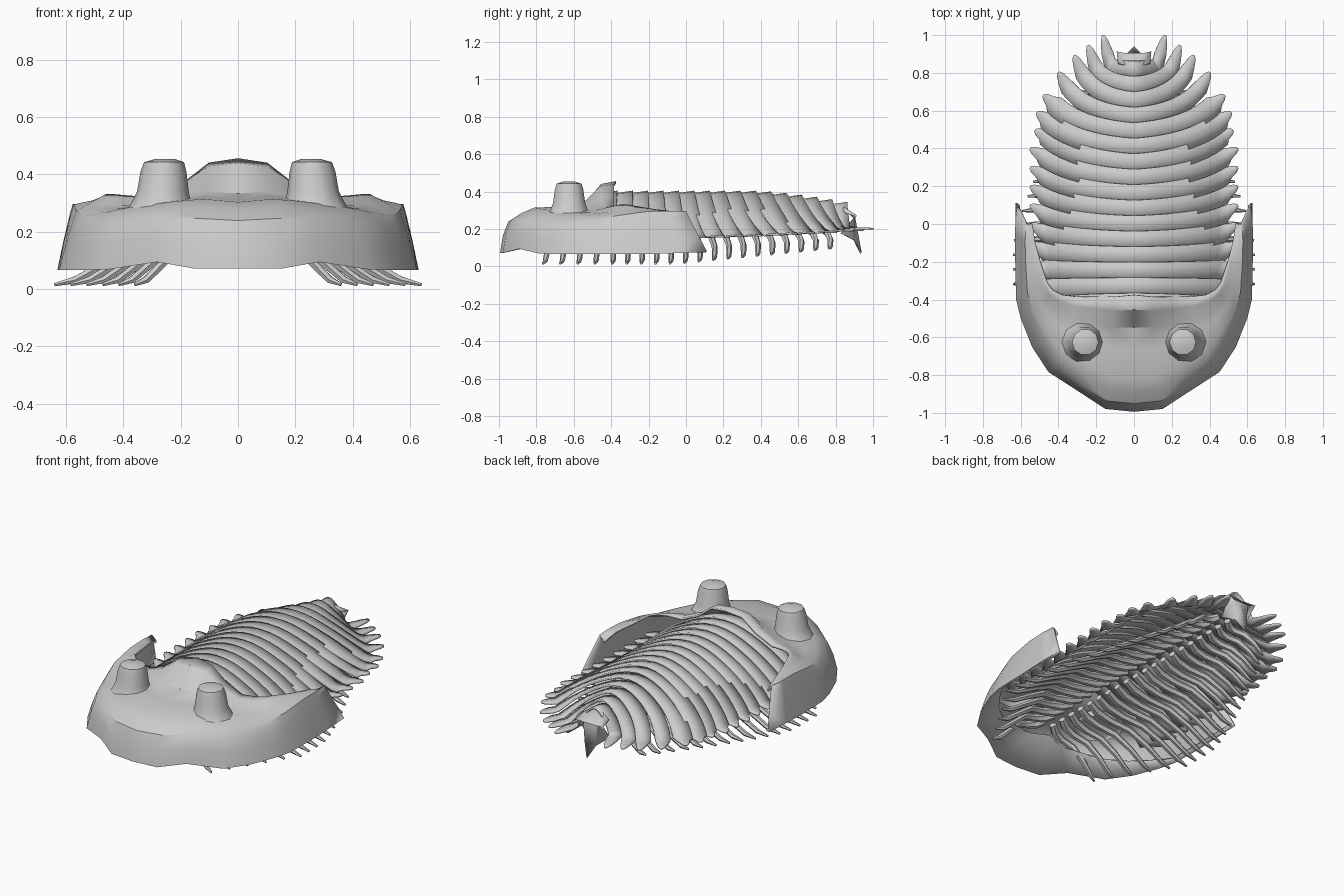
import bpy, bmesh, math
from mathutils import Vector

if "Cube" in bpy.data.objects:
    bpy.data.objects.remove(bpy.data.objects["Cube"])

shell = bpy.data.materials.new("shell_grey")
shell.use_nodes = True
GREY = (0.6, 0.6, 0.6, 1)
shell.diffuse_color = GREY
shell.node_tree.nodes["Principled BSDF"].inputs["Base Color"].default_value = GREY


def finish(bm, name, angle, thickness=0):
    bmesh.ops.recalc_face_normals(bm, faces=bm.faces)
    mesh = bpy.data.meshes.new(name)
    bm.to_mesh(mesh)
    bm.free()
    ob = bpy.data.objects.new(name, mesh)
    bpy.context.collection.objects.link(ob)
    mesh.materials.append(shell)
    bpy.ops.object.select_all(action="DESELECT")
    ob.select_set(True)
    bpy.context.view_layer.objects.active = ob
    bpy.ops.object.shade_smooth_by_angle(angle=math.radians(angle))
    ob.modifiers.new("mirror", "MIRROR").use_clip = True
    if thickness:
        mod = ob.modifiers.new("thickness", "SOLIDIFY")
        mod.thickness = thickness
        mod.offset = 0


def skin(bm, rows, closed=False):
    """Join rows of points with quads."""
    verts = [[bm.verts.new(p) for p in row] for row in rows]
    for a, b in zip(verts, verts[1:]):
        n = len(a)
        for j in range(n if closed else n - 1):
            k = (j + 1) % n
            bm.faces.new((a[j], a[k], b[k], b[j]))
    return verts


# Head shield: stations from the front centre round to the cheek spine
# Each has a rim, a shoulder and an inner rear edge
stations = [
    ((0, -.99, .075), (0, -.82, .297), (0, -.375, .45)),
    ((.15, -.975, .075), (.12, -.81, .308), (.1, -.385, .435)),
    ((.28, -.89, .098), (.22, -.76, .30), (.19, -.385, .365)),
    ((.45, -.78, .072), (.37, -.67, .28), (.3, -.385, .315)),
    ((.535, -.65, .07), (.46, -.57, .262), (.38, -.375, .32)),
    ((.595, -.5, .07), (.53, -.46, .25), (.43, -.35, .325)),
    ((.62, -.4, .07), (.56, -.36, .268), (.46, -.31, .325)),
    ((.625, -.2, .07), (.57, -.2, .29), (.495, -.2, .305)),
    ((.625, -.05, .075), (.573, -.09, .292), (.525, -.09, .29)),
    ((.622, .11, .08), (.568, 0, .292), (.54, 0, .26)),
]
wall = [(0, 0), (.1, .4), (.26, .72), (.6, .88), (1, 1)]
crown = [(.35, .05), (.62, .2), (.83, .9), (1, 1)]


def blend(a, b, flat, rise):
    return (a[0] + (b[0] - a[0]) * flat, a[1] + (b[1] - a[1]) * flat,
            a[2] + (b[2] - a[2]) * rise)


bm = bmesh.new()
rows = []
for i, (rim, shoulder, inner) in enumerate(stations):
    k = min(.97, .62 + .06 * i)
    under = (rim[0] * k, -.25 + (rim[1] + .25) * k, .075 + .17 * (1 - k))
    # The wall bulges at the front and runs straight along the cheeks
    straight = min(1, max(0, (i - 2) / 4))
    row = [under] + [blend(rim, shoulder, flat + (rise - flat) * straight, rise)
                     for flat, rise in wall]
    rows.append(row + [blend(shoulder, inner, f, r + (f - r) * straight) for f, r in crown])
skin(bm, rows)
finish(bm, "head_shield", 35, .012)

# Eye towers
bm = bmesh.new()
rings = []
for r, z, x in [(.135, .25, .275), (.108, .29, .27), (.09, .34, .262), (.08, .41, .26),
                (.07, .442, .258), (.035, .453, .255)]:
    rings.append([(x + r * math.cos(a * math.tau / 10),
                   -.625 + r * math.sin(a * math.tau / 10), z) for a in range(10)])
verts = skin(bm, rings, closed=True)
bm.faces.new(verts[-1])
finish(bm, "eye_towers", 50)

# Overlapping body plates, each ending in a side spine
SEGMENTS = 16
REAR = {9: (.46, .46, .525, .497), 10: (.455, .545, .515, .593),
        11: (.42, .63, .48, .683), 12: (.35, .72, .4, .804),
        13: (.27, .79, .317, .894), 14: (.2, .82, .243, .947),
        15: (.125, .84, .164, 1.0)}
STEPS = 10
bm = bmesh.new()
for i in range(SEGMENTS):
    y0 = -.42 + .082 * i
    rx, ry, tx, ty = REAR.get(i, (.47, .1 * (i - 4) - .045, .55, .1 * (i - 4)))
    top = .382 - .06 * max(0, (i - 9) / 6) ** 1.5
    edge = .155 + .05 * (i / 15) ** 2
    root, tip = Vector((rx, ry)), Vector((tx, ty))
    start, bend = Vector((0, y0)), Vector((rx * .7, y0 + (ry - y0) * .15))
    rows = []
    for s in range(STEPS + 1):
        t = s / STEPS
        p = start * (1 - t) ** 2 + bend * 2 * t * (1 - t) + root * t * t
        d = ((bend - start) * (1 - t) + (root - bend) * t).normalized()
        if s == 0:
            d = Vector((1, 0))
        side = Vector((-d.y, d.x))
        half = .054 - (.012 * t if i > 11 else 0)
        u = p.x / rx
        z = edge + (top - edge) * (1 - u ** 2) + .01 * math.cos(min(1, u * 2.2) * math.pi / 2)
        row = []
        for f in (-1, 0, 1):
            q = p + side * half * f
            row.append((max(0, q.x) if s else 0, q.y, z + .008 * f))
        rows.append(row)
    # Spine tapering to a blunt tip
    d = (tip - root).normalized()
    side = Vector((-d.y, d.x))
    for t, half in ((.4, .032), (.8, .02), (1, .007)):
        p = root.lerp(tip, t)
        rows.append([(p.x + side.x * half * f, p.y + side.y * half * f, edge - .004 * t)
                     for f in (-1, 0, 1)])
    skin(bm, rows)
finish(bm, "body_plates", 50, .01)

# Folded tail spike hanging from the last plate
bm = bmesh.new()
skin(bm, [[(0, .83, .33), (0, .9, .26), (0, .935, .07)],
          [(.045, .84, .315), (.045, .9, .26), (.035, .9, .14)],
          [(.085, .85, .29), (.09, .91, .27), (.075, .83, .175)]])
finish(bm, "tail_spike", 30, .01)


# Jointed walking legs with a thick inner part, each ending in a flat foot
def tube(bm, path, radii, sides=6):
    rings = []
    for j, p in enumerate(path):
        d = (path[min(j + 1, len(path) - 1)] - path[max(j - 1, 0)]).normalized()
        a = d.cross(Vector((0, 0, 1))).normalized()
        b = a.cross(d)
        rings.append([p + (a * math.cos(k * math.tau / sides)
                           + b * math.sin(k * math.tau / sides)) * radii[j]
                      for k in range(sides)])
    verts = skin(bm, rings, closed=True)
    bm.faces.new(verts[0])
    bm.faces.new(verts[-1])


LEGS = 20
SHAPE = [(0, 0, 1), (.12, -.022, .9), (.3, -.03, .82), (.5, -.005, .68),
         (.7, .012, .36), (.88, .008, .08), (1, 0, 0)]
RADII = (.02, .024, .02, .019, .016, .014, .006)
bm = bmesh.new()
for i in range(LEGS):
    t = i / (LEGS - 1)
    y = -.72 + 1.47 * t
    reach = .36 + .28 * min(1, i / 5) - .37 * max(0, (t - .4) / .6) ** 1.3
    foot = .015 + .08 * max(0, (t - .45) / .55)
    lean = -.06 * (1 - min(1, i / 4)) + .015
    tube(bm, [Vector((.03 + (reach - .03) * f, y + lean * f + sway, foot + (.225 - foot) * h))
              for f, sway, h in SHAPE], RADII)
finish(bm, "legs", 50)
